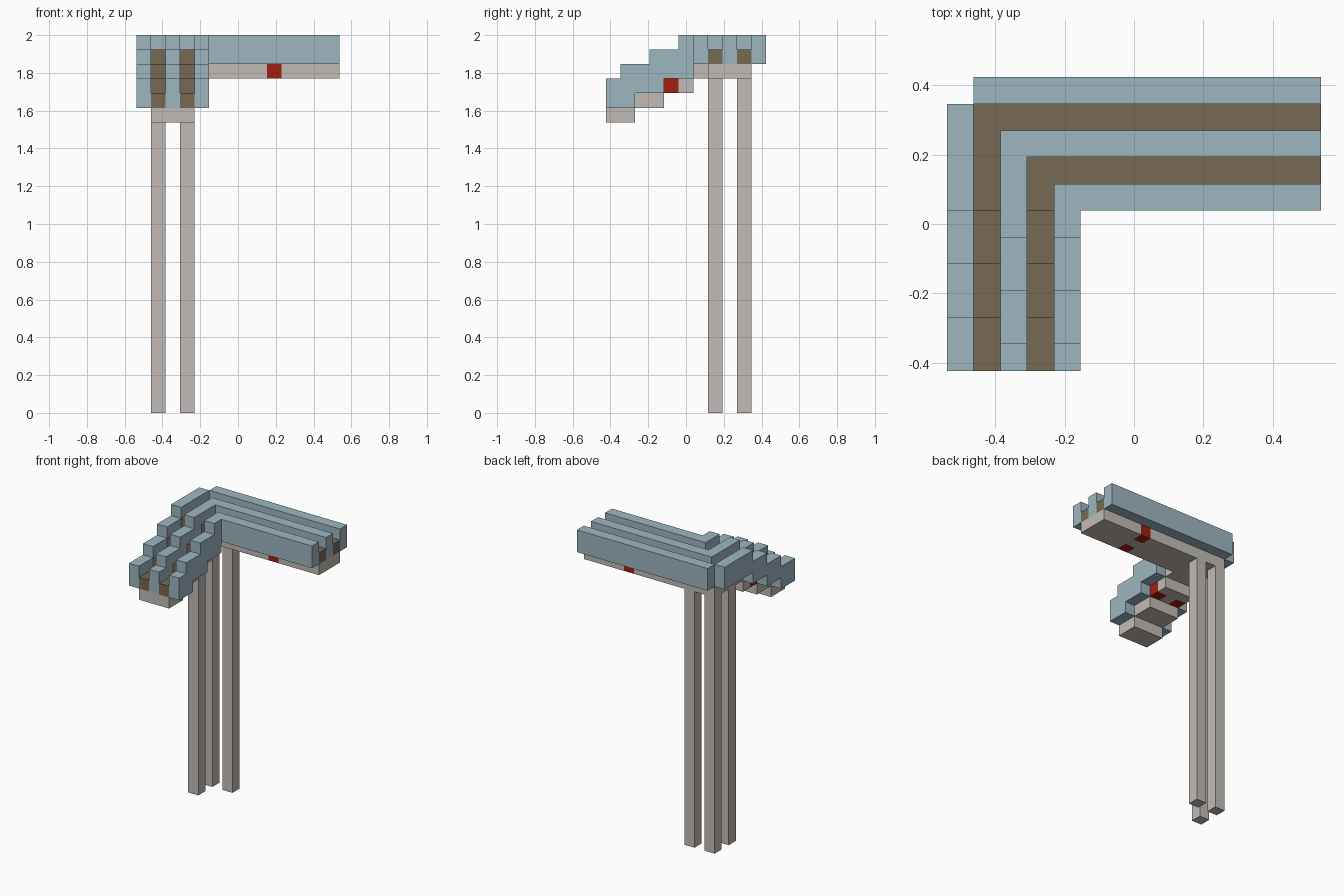
import bpy, bmesh

cube = bpy.data.objects.get("Cube")
if cube:
    bpy.data.objects.remove(cube, do_unlink=True)

U = 2 / 26                      # one block
LENGTH, DEPTH = 14, 11          # plan size in blocks


def material(name, rgb):
    m = bpy.data.materials.new(name)
    m.use_nodes = True
    m.diffuse_color = (*rgb, 1)
    m.node_tree.nodes["Principled BSDF"].inputs["Base Color"].default_value = (*rgb, 1)
    return m


BLUE = material("pale blue", (0.34, 0.47, 0.53))
BROWN = material("brown", (0.185, 0.14, 0.085))
GREY = material("warm grey", (0.54, 0.50, 0.47))
RED = material("red", (0.37, 0.013, 0.005))


def extrude(name, profile, x0, x1, mat):
    """Extrude a (y, z) outline in block units from x0 to x1."""
    bm = bmesh.new()
    verts = [bm.verts.new(((x0 - LENGTH / 2) * U, (y - DEPTH / 2) * U, z * U))
             for y, z in profile]
    face = bm.faces.new(verts)
    moved = bmesh.ops.extrude_face_region(bm, geom=[face])["geom"]
    bmesh.ops.translate(bm, vec=((x1 - x0) * U, 0, 0),
                        verts=[v for v in moved if isinstance(v, bmesh.types.BMVert)])
    bmesh.ops.recalc_face_normals(bm, faces=bm.faces)
    mesh = bpy.data.meshes.new(name)
    bm.to_mesh(mesh)
    bm.free()
    mesh.materials.append(mat)
    obj = bpy.data.objects.new(name, mesh)
    bpy.context.collection.objects.link(obj)
    return obj


def box(name, x0, x1, y0, y1, z0, z1, mat):
    return extrude(name, [(y0, z0), (y1, z0), (y1, z1), (y0, z1)], x0, x1, mat)


def steps(first, z, end):
    """Stepped line rising one block at first and every two blocks after it."""
    pts = [(0, z)]
    for n in range(3):
        y = first + 2 * n
        if y < end:
            pts += [(y, z), (y, z + 1)]
            z += 1
    return pts + [(end, z)]


# Curving channel: five lanes, each a stepped ramp that turns into a level run
for i in range(5):
    row = 10 - i
    is_wall = i % 2 == 0
    kind, mat = ("wall", BLUE) if is_wall else ("channel", BROWN)
    height = 2 if is_wall else 1
    first = 1 if i in (2, 4) else 2
    outline = steps(2, 21, row) + steps(first, 21 + height, row)[::-1]
    # the innermost ramp ends where its underside would take its last rise
    extrude(f"ramp_{kind}_{i}", outline, i, i + 1, mat)
    box(f"level_{kind}_{i}", max(i, 1), LENGTH, row, row + 1, 24, 24 + height, mat)

# Grey bed under the level run, leaving notches for the red markers
box("level_bed_near", 1, 9, 7, 10, 23, 24, GREY)
box("level_bed_middle", 9, 10, 8, 9, 23, 24, GREY)
box("level_bed_far", 10, LENGTH, 7, 10, 23, 24, GREY)
box("corner_bed", 1, 4, 6, 7, 23, 24, GREY)

# Grey bed under the ramp
for n in range(2):
    box(f"ramp_bed_{n}", 1, 4, 2 * n, 2 * n + 2, 20 + n, 21 + n, GREY)
box("ramp_bed_upper", 1, 4, 5, 6, 22, 23, GREY)
box("ramp_bed_middle", 2, 3, 4, 5, 22, 23, GREY)

# Red marker blocks on both sides of each bed
for n, lane in enumerate((1, 3)):
    box(f"ramp_marker_{n}", lane, lane + 1, 4, 5, 22, 23, RED)
    box(f"level_marker_{n}", 9, 10, 10 - lane, 11 - lane, 23, 24, RED)

# Three legs under the corner
for name, x, y in (("front", 1, 7), ("corner", 1, 9), ("side", 3, 9)):
    box(f"{name}_leg", x, x + 1, y, y + 1, 0, 23, GREY)
